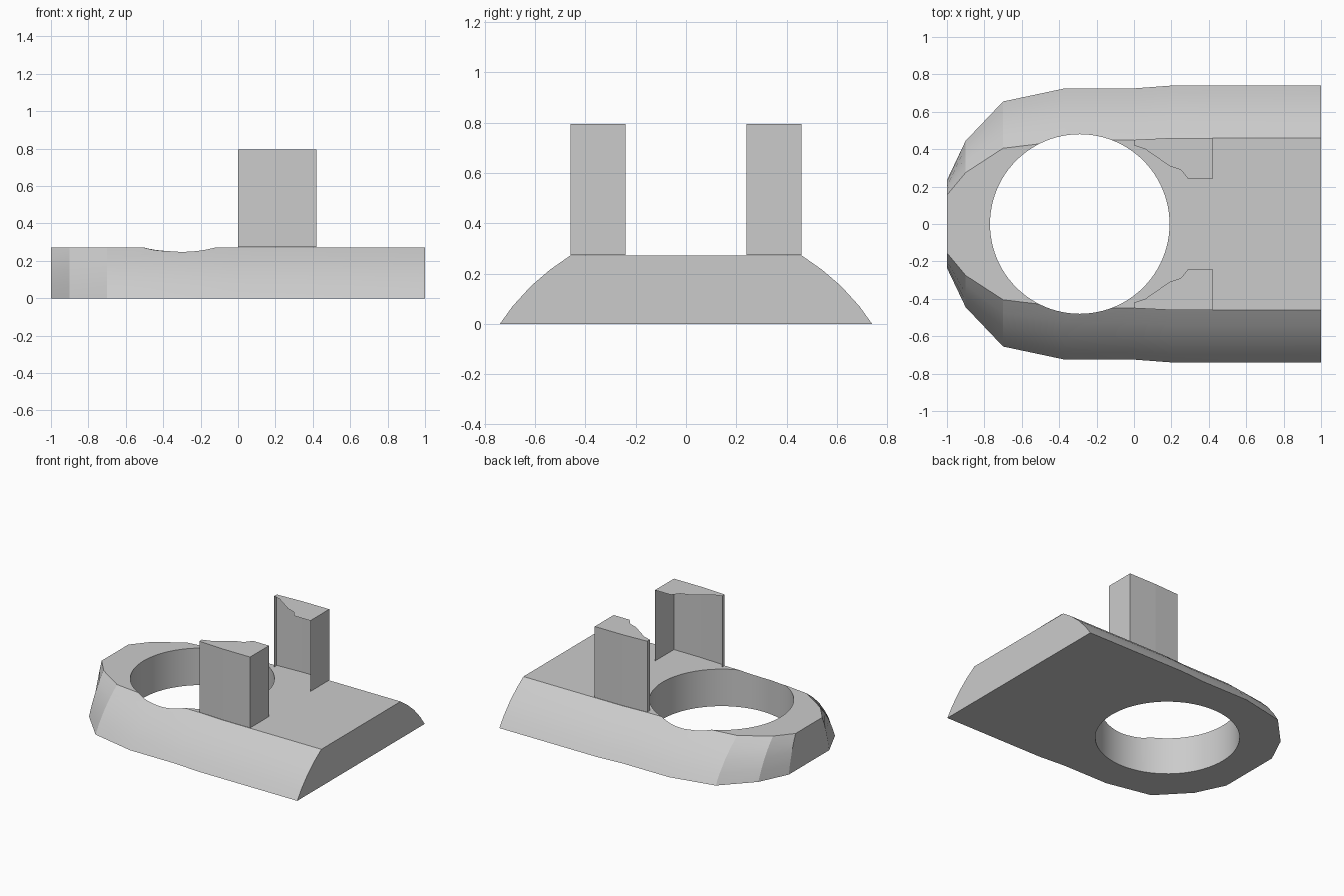
import bpy, bmesh, math

cube = bpy.data.objects.get("Cube")
if cube:
    bpy.data.objects.remove(cube, do_unlink=True)

TOP = 0.272
POST_TOP = 0.795

grey = bpy.data.materials.new("plain grey")
grey.use_nodes = True
colour = (0.6, 0.6, 0.6, 1)
grey.diffuse_color = colour
grey.node_tree.nodes["Principled BSDF"].inputs["Base Color"].default_value = colour


def make_object(name, bm):
    mesh = bpy.data.meshes.new(name)
    bm.to_mesh(mesh)
    bm.free()
    mesh.materials.append(grey)
    obj = bpy.data.objects.new(name, mesh)
    bpy.context.collection.objects.link(obj)
    return obj


def loft(bm, rings):
    """Join closed rings of points with side walls and two end caps."""
    loops = [[bm.verts.new(p) for p in ring] for ring in rings]
    n = len(loops[0])
    walls = []
    for low, high in zip(loops, loops[1:]):
        for i in range(n):
            j = (i + 1) % n
            walls.append(bm.faces.new((low[i], low[j], high[j], high[i])))
    bm.faces.new(loops[0][::-1])
    bm.faces.new(loops[-1])
    bmesh.ops.recalc_face_normals(bm, faces=bm.faces[:])
    return walls


# Base plate: x, half width at the bottom, half width at the top
outline = [(-1, 0.235, 0.155), (-0.9, 0.445, 0.275), (-0.7, 0.655, 0.405),
           (-0.37, 0.725, 0.445), (0, 0.725, 0.45), (0.2, 0.74, 0.46), (1, 0.74, 0.46)]
# Rounded shoulder: height and how far it still reaches outwards
shoulder = [(0, 1), (0.07, 0.82), (0.15, 0.56), (0.215, 0.29), (TOP, 0)]
rings = []
for z, reach in shoulder:
    side = [(x, top + (low - top) * reach, z) for x, low, top in outline]
    rings.append([(x, -y, z) for x, y, z in side] + side[::-1])
bm = bmesh.new()
loft(bm, rings)
base = make_object("base_plate", bm)

# Round opening through the plate
bm = bmesh.new()
bmesh.ops.create_cone(bm, cap_ends=True, segments=96, radius1=0.48, radius2=0.48, depth=2)
cutter = make_object("opening_cutter", bm)
cutter.location.x = -0.29
cutter.hide_render = True
cut = base.modifiers.new("opening", "BOOLEAN")
cut.object = cutter
cut.operation = "DIFFERENCE"
cut.solver = "EXACT"
bpy.context.view_layer.objects.active = base
base.select_set(True)
bpy.ops.object.modifier_apply(modifier=cut.name)
bpy.data.objects.remove(cutter, do_unlink=True)
bpy.ops.object.shade_smooth_by_angle(angle=math.radians(20))

# Posts: hollow shells, open along the stepped inner side
inner = [(0, 0.42), (0.06, 0.40), (0.19, 0.31), (0.25, 0.29), (0.29, 0.24), (0.42, 0.24)]
outer = [(0.42, 0.46), (0.2, 0.46), (0, 0.45)]
for name, sign in (("left_post", 1), ("right_post", -1)):
    bm = bmesh.new()
    plan = inner + outer
    walls = loft(bm, [[(x, sign * y, z) for x, y in plan] for z in (TOP + 0.002, POST_TOP)])
    bmesh.ops.delete(bm, geom=walls[:len(inner) - 1], context="FACES_ONLY")
    make_object(name, bm)
